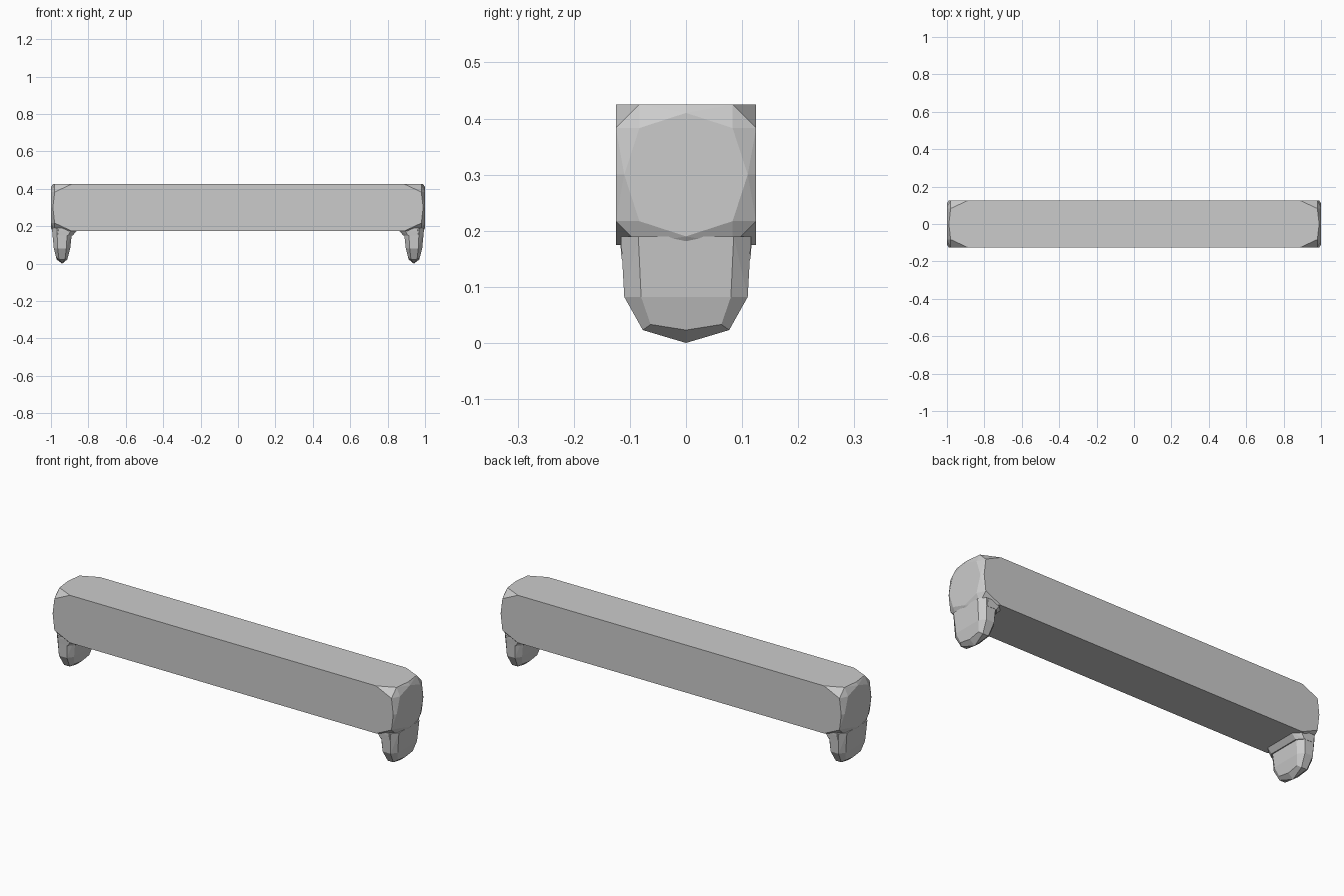
import bpy, bmesh
from itertools import product

if "Cube" in bpy.data.objects:
    bpy.data.objects.remove(bpy.data.objects["Cube"])


def hull(name, points):
    """Faceted convex solid wrapped around a small set of points."""
    bm = bmesh.new()
    for p in sorted(set(points)):
        bm.verts.new(p)
    res = bmesh.ops.convex_hull(bm, input=bm.verts)
    loose = [v for v in bm.verts if not v.link_faces]
    bmesh.ops.delete(bm, geom=loose, context='VERTS')
    bmesh.ops.dissolve_limit(bm, angle_limit=0.02, verts=bm.verts, edges=bm.edges)
    bmesh.ops.recalc_face_normals(bm, faces=bm.faces)
    me = bpy.data.meshes.new(name)
    bm.to_mesh(me)
    bm.free()
    ob = bpy.data.objects.new(name, me)
    bpy.context.collection.objects.link(ob)
    return ob


# Beam: square bar with cut corners and slightly domed ends
ZC = 0.30
octant = [(0.89, .125, .125), (0.98, .083, .125), (0.98, .125, .083),
          (0.99, 0, .125), (0.99, .125, 0),
          (1.0, .083, .083), (1.0, 0, .11), (1.0, .11, 0)]
hull("beam", [(x * sx, y * sy, ZC + z * sz) for x, y, z in octant
              for sx, sy, sz in product((-1, 1), repeat=3)])


def ring(s, x_out, x_in, y_out, y_in, z, z_corner=None):
    """Eight-sided leg section; s picks the left or right end."""
    c = (x_in - x_out) * 0.24
    zc = z if z_corner is None else z_corner
    pts = []
    for sy in (-1, 1):
        pts += [(s * x_out, sy * y_in, z), (s * x_in, sy * y_in, z),
                (s * (x_out + c), sy * y_out, zc), (s * (x_in - c), sy * y_out, zc)]
    return pts


for s, side in ((-1, "left"), (1, "right")):
    # Foot: tapering faceted block with a blunt pointed base
    pts = ring(s, .995, .885, .116, .085, .19)
    pts += ring(s, .985, .897, .110, .080, .082)
    pts += ring(s, .972, .910, .077, .063, .033, .023)
    pts += [(s * .970, 0, .023), (s * .912, 0, .023), (s * .94, 0, 0)]
    hull(side + "_foot", pts)
    # Flare where the foot meets the beam
    hull(side + "_foot_collar",
         ring(s, .990, .884, .115, .085, .15) + ring(s, .992, .860, .117, .085, .178)
         + ring(s, .99, .860, .117, .085, .19))
